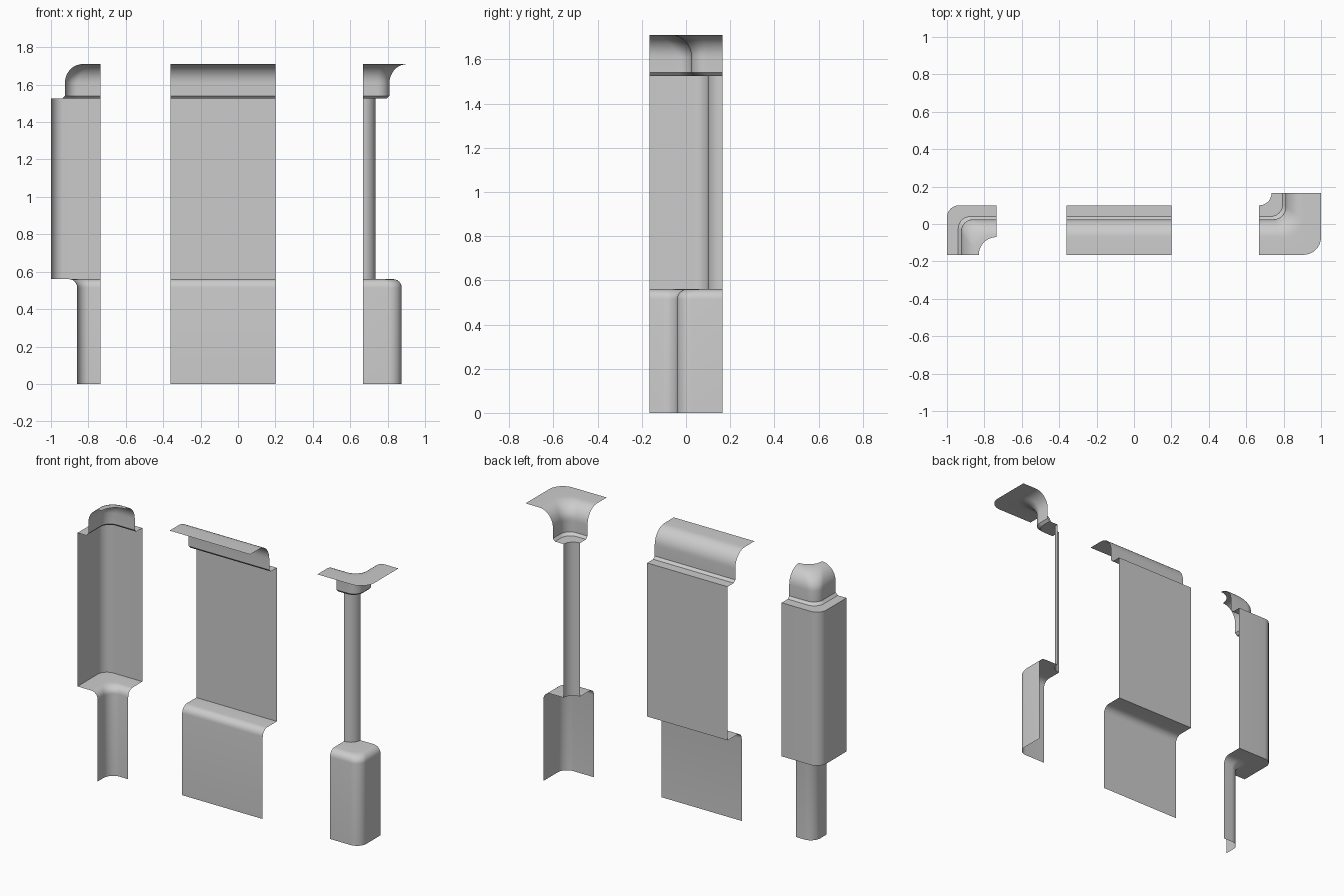
import bpy, bmesh, math

if "Cube" in bpy.data.objects:
    bpy.data.objects.remove(bpy.data.objects["Cube"])

WALL_Y = 0.10   # back plane of the wall; d below is the distance in front of it


def arc(cd, cz, rd, rz, a0, a1, n, r0, r1):
    """Rounded stretch of the profile, with the corner radius blending r0 -> r1."""
    pts = []
    for i in range(n + 1):
        t = i / n
        a = math.radians(a0 + (a1 - a0) * t)
        pts.append((cd + rd * math.cos(a), cz + rz * math.sin(a), r0 + (r1 - r0) * t))
    return pts


# Wall section: (distance from wall, height, plan corner radius)
R = 0.065
profile = [(0.14, 0.0, R)]
profile += arc(0.095, 0.515, 0.045, 0.045, 0, 90, 6, R, R)      # rounded plinth top
profile += [(0.0, 0.56, R), (0.0, 1.525, R), (0.06, 1.525, R)]  # wall and soffit
profile += [(0.075, 1.54, R)]                                   # small chamfer
profile += arc(0.17, 1.61, 0.095, 0.10, 180, 90, 10, R, 0.095)  # ceiling cove
lip = [(0.265, 1.71, 0.095)]                                    # flat ceiling edge


def corner_path(cx, sx, x0, x1, y0, y1):
    """Plan path at a profile point: straight, quarter turn, straight."""
    def path(d, r):
        px, py = cx + d, WALL_Y - d
        ox, oy = px + sx * r, py - sx * r
        pts = [(x0 if sx < 0 else px, py if sx < 0 else y0)]
        for i in range(11):
            a = math.pi / 2 * i / 10
            if sx < 0:   # outward corner turning to the back
                pts.append((ox + r * math.sin(a), oy - r * math.cos(a)))
            else:        # inward corner turning from the front
                pts.append((ox - r * math.cos(a), oy + r * math.sin(a)))
        pts.append((px if sx < 0 else x1, y1 if sx < 0 else py))
        return pts
    return path


def sweep(name, section, path):
    bm = bmesh.new()
    rows = [[bm.verts.new((x, y, z)) for x, y in path(d, r)] for d, z, r in section]
    for a, b in zip(rows, rows[1:]):
        for i in range(len(a) - 1):
            bm.faces.new((a[i], a[i + 1], b[i + 1], b[i]))
    bmesh.ops.remove_doubles(bm, verts=bm.verts, dist=0.0005)
    mesh = bpy.data.meshes.new(name)
    bm.to_mesh(mesh)
    bm.free()
    ob = bpy.data.objects.new(name, mesh)
    bpy.context.collection.objects.link(ob)
    bpy.ops.object.select_all(action='DESELECT')
    ob.select_set(True)
    bpy.context.view_layer.objects.active = ob
    bpy.ops.object.shade_smooth_by_angle(angle=math.radians(35))


# Straight wall, inner corner and outer corner share one section
sweep("straight_wall", profile + lip,
      lambda d, r: [(-0.36, WALL_Y - d), (0.20, WALL_Y - d)])
sweep("inner_corner_wall", profile,
      corner_path(-1.0, 1, None, -0.735, -0.165, None))
sweep("outer_corner_wall", profile + lip,
      corner_path(0.735, -1, 0.667, None, None, 0.165))
